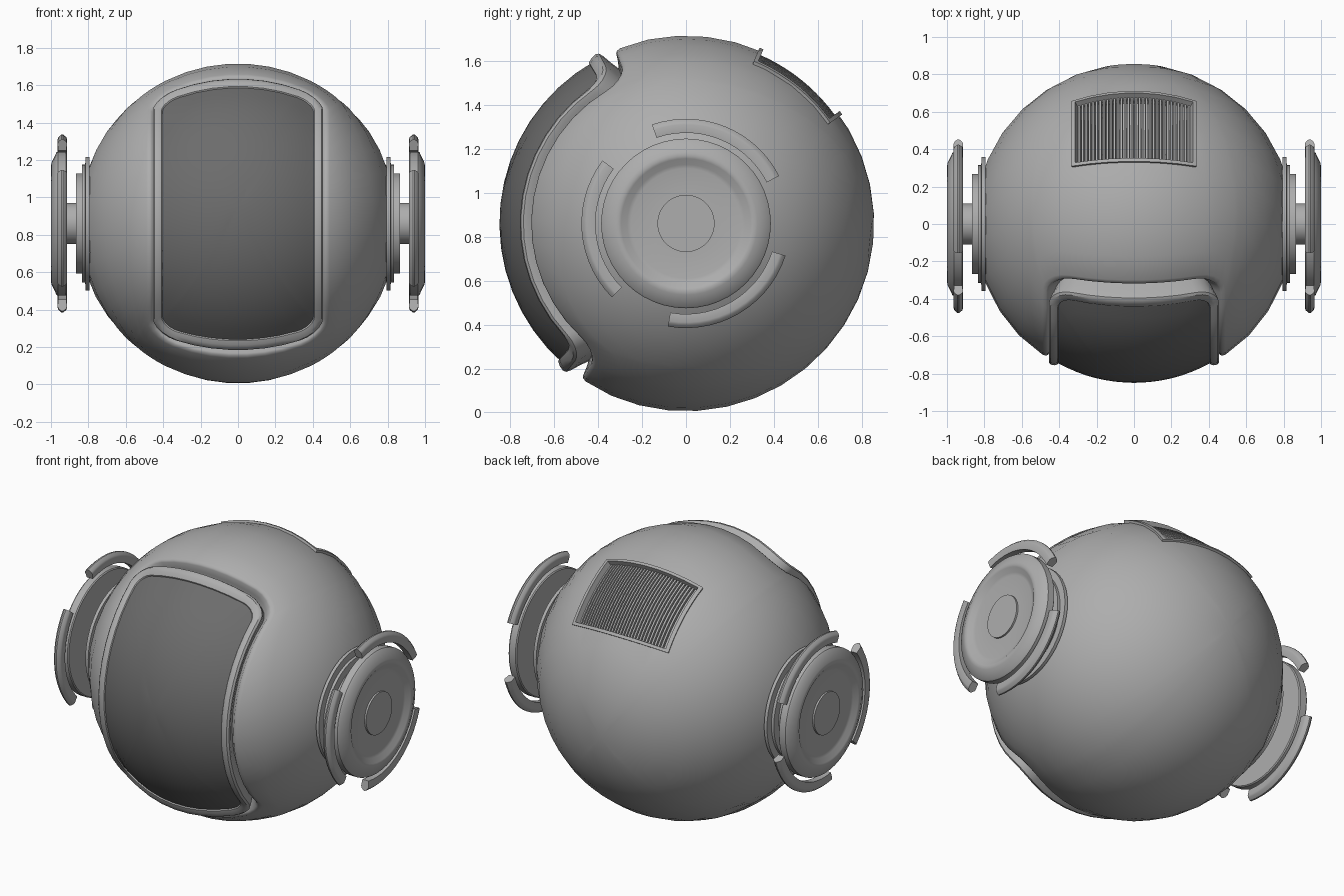
import bpy, bmesh
from math import sin, cos, sqrt, pi, radians
from mathutils import Vector

if "Cube" in bpy.data.objects:
    bpy.data.objects.remove(bpy.data.objects["Cube"])

R, C = 0.855, Vector((0, 0, 0.86))
WIN, VENT = radians(5.9), radians(128.9)   # tilt of window and vent about x


def material(name, v):
    m = bpy.data.materials.new(name)
    m.diffuse_color = (v, v, v, 1)
    m.use_nodes = True
    m.node_tree.nodes["Principled BSDF"].inputs["Base Color"].default_value = m.diffuse_color
    return m


grey, dark = material("mid_grey", 0.42), material("dark_grey", 0.15)


def direction(x, phi):
    u = x / R
    w = sqrt(1 - u * u)
    return Vector((u, -w * cos(phi), w * sin(phi)))


def loop(a, b, rc, r, tilt, nx=7, ny=13, nc=5):
    """Rounded rectangle wrapped on the sphere: half width a, half angle b (deg)."""
    b = radians(b)
    pts = []
    for i, (sx, sy) in enumerate(((1, 1), (-1, 1), (-1, -1), (1, -1))):
        for k in range(nc + 1):
            t = i * pi / 2 + k / nc * pi / 2
            pts.append((sx * (a - rc * R) + rc * R * cos(t), sy * (b - rc) + rc * sin(t)))
    out = []
    for i in range(len(pts)):
        p, q = pts[i], pts[(i + 1) % len(pts)]
        n = 1
        if i % (nc + 1) == nc:
            n = nx if (i // (nc + 1)) % 2 == 0 else ny
        for k in range(n):
            t = k / n
            out.append(direction(p[0] + (q[0] - p[0]) * t, p[1] + (q[1] - p[1]) * t + tilt) * r + C)
    return out


def patch(a, b, rc, r, tilt, n=8):
    rings = [[direction(0, tilt) * r + C]]
    return rings + [loop(a * k / n, b * k / n, rc * k / n, r, tilt) for k in range(1, n + 1)]


def add_loft(bm, rings, wrap=False, caps=False):
    vs = [[bm.verts.new(p) for p in ring] for ring in rings]
    pairs = list(zip(vs, vs[1:])) + ([(vs[-1], vs[0])] if wrap else [])
    for p, q in pairs:
        n = max(len(p), len(q))
        for i in range(n):
            j = (i + 1) % n
            if len(p) == 1:
                bm.faces.new((p[0], q[i], q[j]))
            elif len(q) == 1:
                bm.faces.new((p[i], p[j], q[0]))
            else:
                bm.faces.new((p[i], p[j], q[j], q[i]))
    if caps:
        bm.faces.new(vs[0])
        bm.faces.new(vs[-1])


def smooth(ob, angle=35):
    bpy.ops.object.select_all(action='DESELECT')
    ob.select_set(True)
    bpy.context.view_layer.objects.active = ob
    bpy.ops.object.shade_smooth_by_angle(angle=radians(angle))


def make(name, lofts, mat=grey, mirror=False, **kw):
    bm = bmesh.new()
    for rings in lofts:
        add_loft(bm, rings, **kw)
    bmesh.ops.recalc_face_normals(bm, faces=bm.faces)
    me = bpy.data.meshes.new(name)
    bm.to_mesh(me)
    bm.free()
    ob = bpy.data.objects.new(name, me)
    bpy.context.collection.objects.link(ob)
    me.materials.append(mat)
    smooth(ob)
    if mirror:
        ob.modifiers.new("mirror", 'MIRROR')
    return ob


# Spherical shell: groove wall around the window, then swept to the back pole
rings = patch(0.458, 60.6, 0.15, 0.77, WIN)
for a, b, r in ((0.464, 61.3, 0.80), (0.469, 61.8, 0.838), (0.475, 62.3, 0.847), (0.49, 63.5, 0.853)):
    rings.append(loop(a, b, 0.16, r, WIN))
edge = [(p - C).normalized() for p in rings[-1]]
back = -direction(0, WIN)
STEPS = 13
for k in range(1, STEPS):
    ring = []
    for d in edge:
        side = (d - back * d.dot(back)).normalized()
        t = d.angle(back) * (1 - k / STEPS)
        ring.append((back * cos(t) + side * sin(t)) * 0.856 + C)
    rings.append(ring)
rings.append([back * 0.856 + C])
shell = make("sphere_shell", [rings])

# Recess for the vent
cutter = make("vent_cutter", [patch(0.315, 15.2, 0.005, 0.80, VENT) +
                              patch(0.315, 15.2, 0.005, 1.0, VENT)[::-1]])
cutter.hide_render = True
mod = shell.modifiers.new("vent_recess", 'BOOLEAN')
mod.object, mod.operation, mod.solver = cutter, 'DIFFERENCE', 'EXACT'
bpy.context.view_layer.objects.active = shell
bpy.ops.object.modifier_apply(modifier=mod.name)
bpy.data.objects.remove(cutter)
smooth(shell)

# Window pane and its raised rim
make("window_pane", [patch(0.415, 54.5, 0.11, 0.849, WIN)], dark)
make("window_rim", [[loop(a, b, c, r, WIN) for a, b, c, r in (
    (0.406, 52.6, 0.10, 0.83), (0.409, 53.0, 0.10, 0.856), (0.420, 54.4, 0.11, 0.868),
    (0.436, 56.0, 0.13, 0.874), (0.448, 57.0, 0.14, 0.869), (0.453, 57.8, 0.15, 0.85),
    (0.456, 59.0, 0.15, 0.81), (0.46, 60.8, 0.15, 0.765))]])

# Vent frame and slats
make("vent_frame", [[loop(a, b, 0.004, r, VENT) for a, b, r in (
    (0.310, 14.9, 0.80), (0.310, 14.9, 0.868), (0.331, 16.2, 0.868), (0.331, 16.2, 0.80))]], wrap=True)
slats = []
N = 32
for i in range(N):
    x = -0.31 + 0.62 * (i + 0.5) / N
    slats.append([[direction(x + s * 0.0055, VENT + radians(-15 + 3 * k)) * r + C
                   for s, r in ((-1, 0.795), (1, 0.795), (1, 0.838), (-1, 0.838))] for k in range(11)])
make("vent_slats", slats, caps=True)


def lathe(profile, n=48):
    """Spin (radius, x) points about the x axis."""
    return [[Vector((x, r * cos(2 * pi * i / n), r * sin(2 * pi * i / n))) + C for i in range(n)]
            if r else [Vector((x, 0, 0)) + C] for r, x in profile]


# Side hubs: stepped base and stem, dished disc, three guard arcs
make("side_base", [lathe(((0, 0.76), (0.31, 0.76), (0.31, 0.795), (0.357, 0.795), (0.357, 0.815),
                          (0.316, 0.817), (0.316, 0.834), (0.268, 0.834), (0.268, 0.866),
                          (0.11, 0.866), (0.11, 0.93), (0, 0.93)))], mirror=True)
make("side_disc", [lathe(((0, 0.985), (0.13, 0.985), (0.13, 0.974), (0.25, 0.974), (0.268, 0.978),
                          (0.295, 0.996), (0.308, 1.0), (0.325, 0.997), (0.38, 0.971), (0.386, 0.963),
                          (0.386, 0.92), (0.38, 0.914), (0, 0.914)))], mirror=True)
section = ((0.412, 0.918), (0.412, 0.961), (0.45, 0.965), (0.462, 0.96),
           (0.476, 0.944), (0.476, 0.935), (0.462, 0.918), (0.45, 0.914))
arcs = []
for mid in (68, 184, 301):
    arcs.append([[Vector((x, r * cos(t), r * sin(t))) + C for r, x in section]
                 for t in (radians(mid - 41 + 82 * k / 14) for k in range(15))])
make("side_guard_arcs", arcs, mirror=True, caps=True)
